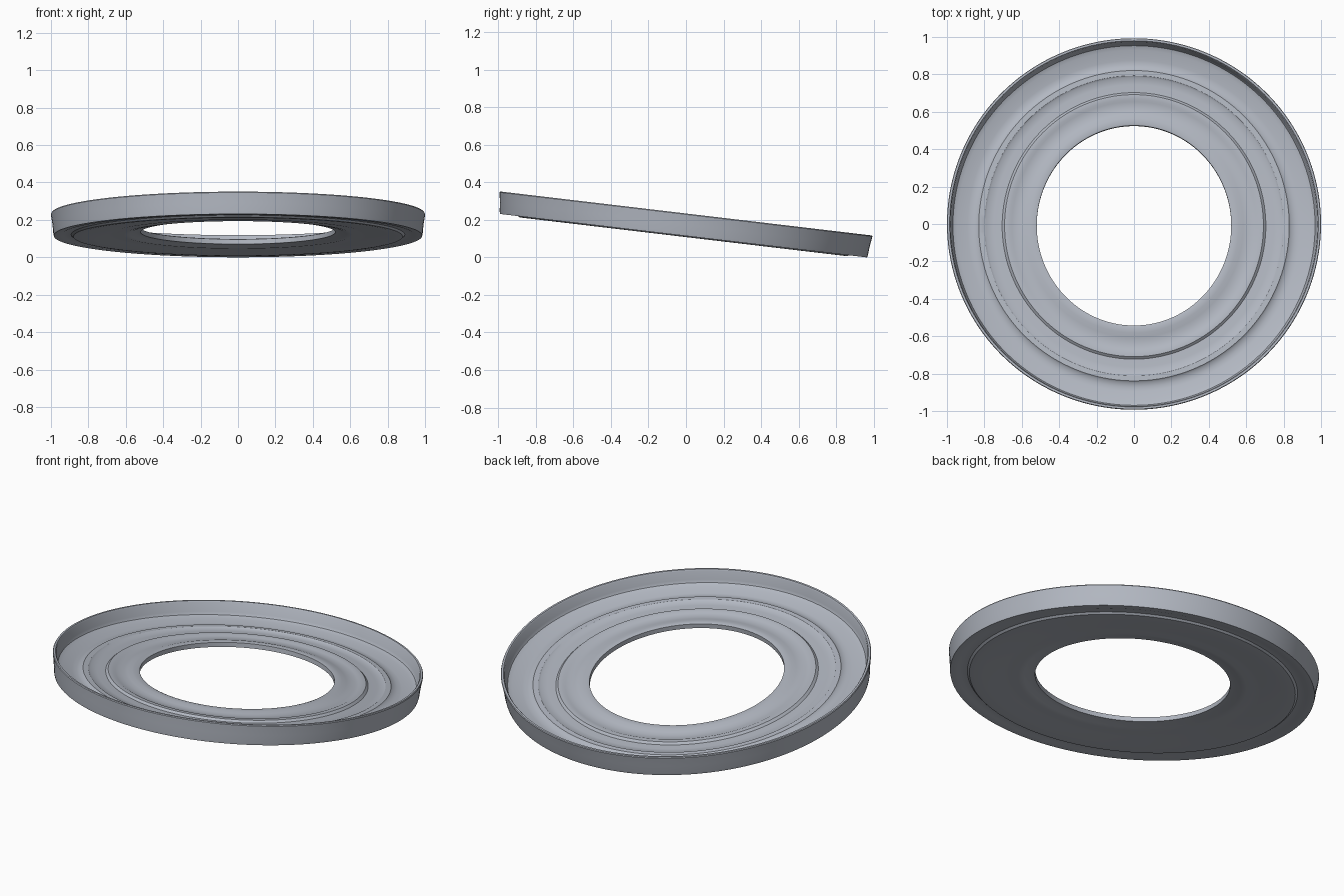
import bpy, bmesh, math
from mathutils import Matrix, Vector

if "Cube" in bpy.data.objects:
    bpy.data.objects.remove(bpy.data.objects["Cube"])

SEGMENTS = 160
TILT = math.radians(-6.75)

# closed cross-section of the pressed ring: (radius, height)
PROFILE = [
    # outer wall and rim
    (0.985, 0.0), (0.988, 0.015), (0.992, 0.06), (0.999, 0.105), (1.0, 0.114),
    (0.997, 0.119), (0.986, 0.119), (0.981, 0.112), (0.976, 0.06), (0.968, 0.045),
    (0.945, 0.034),
    # floor with raised beads
    (0.91, 0.031), (0.89, 0.024), (0.865, 0.024), (0.84, 0.028), (0.83, 0.037),
    (0.80, 0.037), (0.79, 0.030), (0.75, 0.028), (0.705, 0.028), (0.692, 0.040),
    (0.665, 0.041), (0.652, 0.035), (0.61, 0.034), (0.585, 0.038), (0.56, 0.045),
    # inner edge
    (0.53, 0.047), (0.52, 0.044), (0.52, 0.018),
    # underside
    (0.55, 0.016), (0.58, 0.008), (0.61, 0.004), (0.65, 0.006), (0.69, 0.002),
    (0.80, -0.002), (0.86, -0.006), (0.88, -0.005), (0.892, 0.005), (0.93, 0.005),
    (0.945, 0.001),
]


def lathe(bm, profile):
    rings = []
    for r, h in profile:
        # the hole is very slightly longer front to back than side to side
        stretch = 1 + 0.035 * max(0.0, min(1.0, (0.9 - r) / 0.38))
        ring = []
        for i in range(SEGMENTS):
            a = 2 * math.pi * i / SEGMENTS
            ring.append(bm.verts.new((r * math.cos(a), r * stretch * math.sin(a), h)))
        rings.append(ring)
    for k, ring in enumerate(rings):
        nxt = rings[(k + 1) % len(rings)]
        for i in range(SEGMENTS):
            j = (i + 1) % SEGMENTS
            bm.faces.new((ring[i], ring[j], nxt[j], nxt[i]))


bm = bmesh.new()
lathe(bm, PROFILE)
bmesh.ops.recalc_face_normals(bm, faces=bm.faces)

# lean the ring, then centre it and stand it on the ground
bmesh.ops.transform(bm, matrix=Matrix.Rotation(TILT, 4, 'X'), verts=bm.verts)
ys = [v.co.y for v in bm.verts]
low = min(v.co.z for v in bm.verts)
bmesh.ops.translate(bm, verts=bm.verts, vec=Vector((0, -(min(ys) + max(ys)) / 2, -low)))

mesh = bpy.data.meshes.new("ring_tray")
bm.to_mesh(mesh)
bm.free()
tray = bpy.data.objects.new("ring_tray", mesh)
bpy.context.collection.objects.link(tray)

metal = bpy.data.materials.new("blue_grey_metal")
metal.diffuse_color = (0.45, 0.48, 0.54, 1)
metal.use_nodes = True
metal.node_tree.nodes["Principled BSDF"].inputs["Base Color"].default_value = metal.diffuse_color
mesh.materials.append(metal)

bpy.context.view_layer.objects.active = tray
tray.select_set(True)
bpy.ops.object.shade_smooth_by_angle(angle=math.radians(35))
